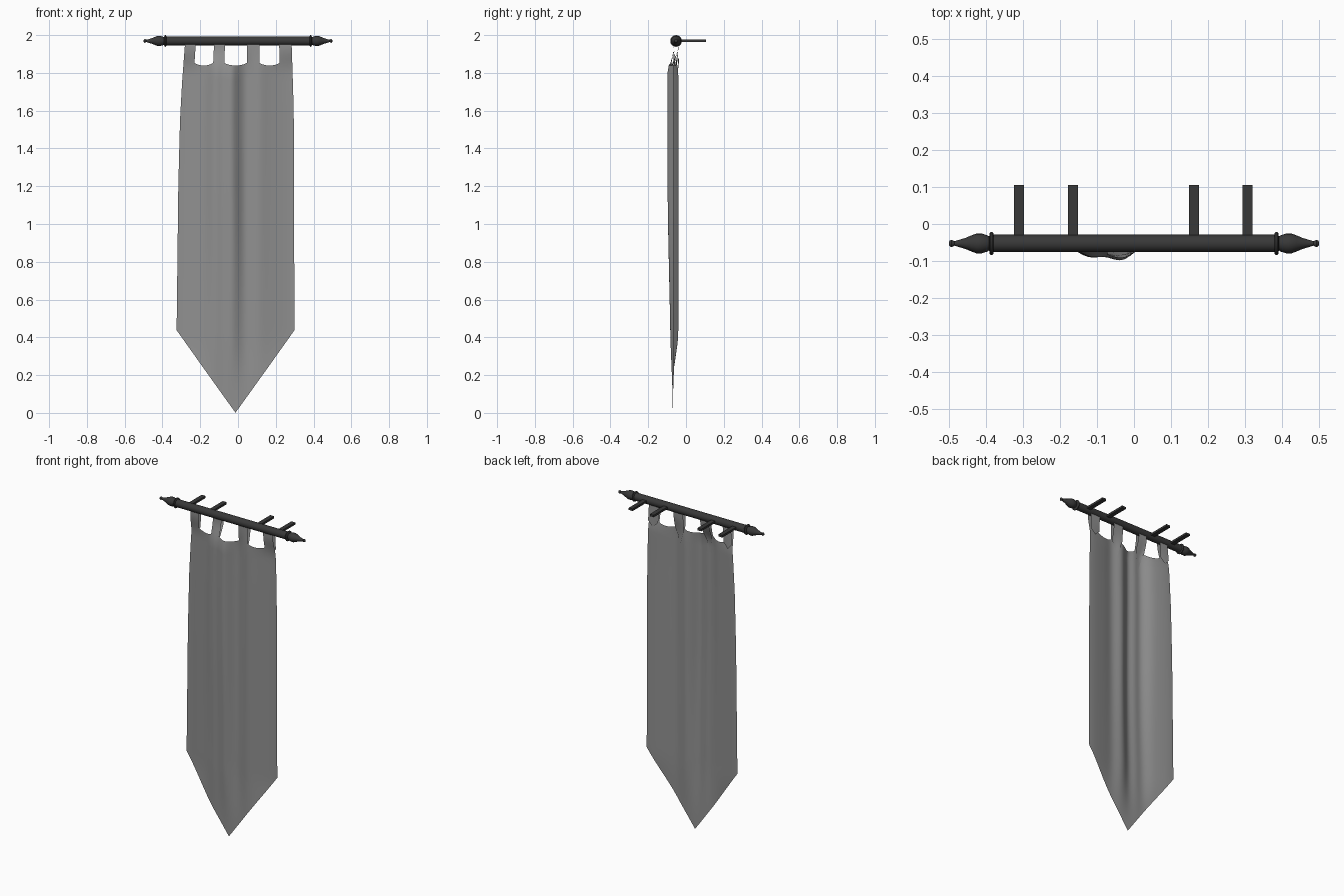
import bpy, bmesh, math

if "Cube" in bpy.data.objects:
    bpy.data.objects.remove(bpy.data.objects["Cube"])

PY, PZ = -0.0525, 1.969   # rod axis


def material(name, grey):
    m = bpy.data.materials.new(name)
    m.diffuse_color = (grey, grey, grey, 1)
    m.use_nodes = True
    m.node_tree.nodes["Principled BSDF"].inputs["Base Color"].default_value = m.diffuse_color
    return m


dark = material("dark_iron", 0.04)
fabric = material("grey_fabric", 0.28)


def finish(name, bm, mat, angle=40):
    me = bpy.data.meshes.new(name)
    bm.to_mesh(me)
    bm.free()
    ob = bpy.data.objects.new(name, me)
    bpy.context.collection.objects.link(ob)
    me.materials.append(mat)
    bpy.ops.object.select_all(action='DESELECT')
    ob.select_set(True)
    bpy.context.view_layer.objects.active = ob
    bpy.ops.object.shade_smooth_by_angle(angle=math.radians(angle))
    return ob


def lathe(name, profile, sides=16, mirror=1):
    """Turn (x, radius) points around the rod axis."""
    bm = bmesh.new()
    rings = []
    for x, r in profile:
        rings.append([bm.verts.new((mirror * x,
                                    PY + r * math.cos(2 * math.pi * i / sides),
                                    PZ + r * math.sin(2 * math.pi * i / sides)))
                      for i in range(sides)])
    for a, b in zip(rings, rings[1:]):
        for i in range(sides):
            j = (i + 1) % sides
            bm.faces.new((a[i], a[j], b[j], b[i]))
    bm.faces.new(rings[0])
    bm.faces.new(rings[-1])
    bmesh.ops.recalc_face_normals(bm, faces=bm.faces)
    return finish(name, bm, dark)


# Rod and turned finials
lathe("rod", [(-0.385, 0.0235), (0.385, 0.0235)])
finial = [(0.379, 0.022), (0.380, 0.028), (0.383, 0.031), (0.387, 0.031),
          (0.390, 0.028), (0.391, 0.019), (0.396, 0.022), (0.412, 0.027),
          (0.425, 0.027), (0.438, 0.022), (0.455, 0.015), (0.475, 0.009),
          (0.485, 0.006), (0.488, 0.008), (0.493, 0.010), (0.498, 0.007),
          (0.500, 0.002)]
for side, m in (("left", -1), ("right", 1)):
    lathe("finial_" + side, finial, mirror=m)

# Flat wall brackets
for n, x in enumerate((-0.31, -0.165, 0.162, 0.307)):
    bm = bmesh.new()
    bmesh.ops.create_cube(bm, size=1)
    for v in bm.verts:
        v.co = (x + v.co.x * 0.027, 0.027 + v.co.y * 0.156, PZ + v.co.z * 0.013)
    finish("wall_bracket_%d" % (n + 1), bm, dark)


# Hanging cloth with tabs, folds and a pointed hem
def lerp_table(t, table):
    for (a, va), (b, vb) in zip(table, table[1:]):
        if t <= b:
            return va + (vb - va) * max(0, (t - a) / (b - a))
    return table[-1][1]


LEFT = [(0, -0.315), (0.44, -0.325), (1.2, -0.316), (1.55, -0.307), (1.75, -0.296), (1.95, -0.281)]
RIGHT = [(0, 0.315), (0.44, 0.299), (1.6, 0.295), (1.8, 0.289), (1.95, 0.284)]
EDGES = [-0.281, -0.224, -0.127, -0.069, 0.048, 0.114, 0.218, 0.284]  # tab, gap, tab...
MID = (EDGES[3] + EDGES[4]) / 2


def smooth(a, b, t):
    t = min(1, max(0, (t - a) / (b - a)))
    return t * t * (3 - 2 * t)


def bump(x, c, w):
    return math.exp(-((x - c) / w) ** 2)


def point(u, z, layer=-1):
    f = (u - EDGES[0]) / (EDGES[-1] - EDGES[0])
    l, r = lerp_table(z, LEFT), lerp_table(z, RIGHT)
    drift = 0.008 * math.sin(z * 2.2)
    y = -0.062 + 0.021 * smooth(0.10, 0.28, abs(u))
    folds = 0.027 * bump(u, -0.10 + drift, 0.045) + 0.034 * bump(u, -0.025 + drift, 0.04)
    folds += 0.006 * bump(u, 0.11, 0.04) - 0.008 * bump(u, 0.05, 0.035)
    y -= folds * (0.5 + 0.5 * smooth(0.1, 1.3, z))
    tip = 1 - smooth(0.0, 0.42, z)
    y = y * (1 - tip) - 0.07 * tip
    if layer > 0:
        y += 0.005
    gather = smooth(1.80, 1.94, z)      # tabs gather under the rod
    y = y * (1 - gather) + (PY + 0.012 * layer) * gather
    return (l + (r - l) * f, y, z)


cols = []        # (u, top z)
tab_cells = []
for k, (a, b) in enumerate(zip(EDGES, EDGES[1:])):
    steps = 6 if k % 2 == 0 else 10
    for i in range(steps):
        t = i / steps
        sag = 0 if k % 2 == 0 else 0.014 * math.sin(math.pi * t) ** 0.7
        if k % 2 == 0:
            tab_cells.append(len(cols))
        cols.append((a + (b - a) * t, 1.853 - sag))
cols.append((EDGES[-1], 1.853))

bm = bmesh.new()
ROWS, TAB_ROWS = 44, 5
grid = []
for u, top in cols:
    half = MID - EDGES[0] if u < MID else EDGES[-1] - MID
    bottom = 0.001 + 0.437 * abs(u - MID) / half
    grid.append([bm.verts.new(point(u, bottom + (top - bottom) * j / ROWS))
                 for j in range(ROWS + 1)])
for i in range(len(cols) - 1):
    for j in range(ROWS):
        bm.faces.new((grid[i][j], grid[i + 1][j], grid[i + 1][j + 1], grid[i][j + 1]))
# Tabs rising from the top edge into the rod
for i, (u, top) in enumerate(cols):
    if i in tab_cells or i - 1 in tab_cells:
        grid[i] += [bm.verts.new(point(u, top + (1.958 - top) * j / TAB_ROWS))
                    for j in range(1, TAB_ROWS + 1)]
for i in tab_cells:
    for j in range(ROWS, ROWS + TAB_ROWS):
        bm.faces.new((grid[i][j], grid[i + 1][j], grid[i + 1][j + 1], grid[i][j + 1]))
finish("banner_cloth", bm, fabric, 60)

# Rear half of each tab loop, hanging to a point behind the cloth
for n in range(4):
    a, b = EDGES[2 * n], EDGES[2 * n + 1]
    low = 1.75 if n in (1, 2) else 1.82
    bm = bmesh.new()
    strip = []
    for i in range(7):
        u = a + (b - a) * i / 6
        z0 = low + (1.853 - low) * abs(i - 3) / 3
        strip.append([bm.verts.new(point(u, z0 + (1.958 - z0) * j / 10, 1)) for j in range(11)])
    for i in range(6):
        for j in range(10):
            bm.faces.new((strip[i][j], strip[i][j + 1], strip[i + 1][j + 1], strip[i + 1][j]))
    finish("tab_back_%d" % (n + 1), bm, fabric, 60)
